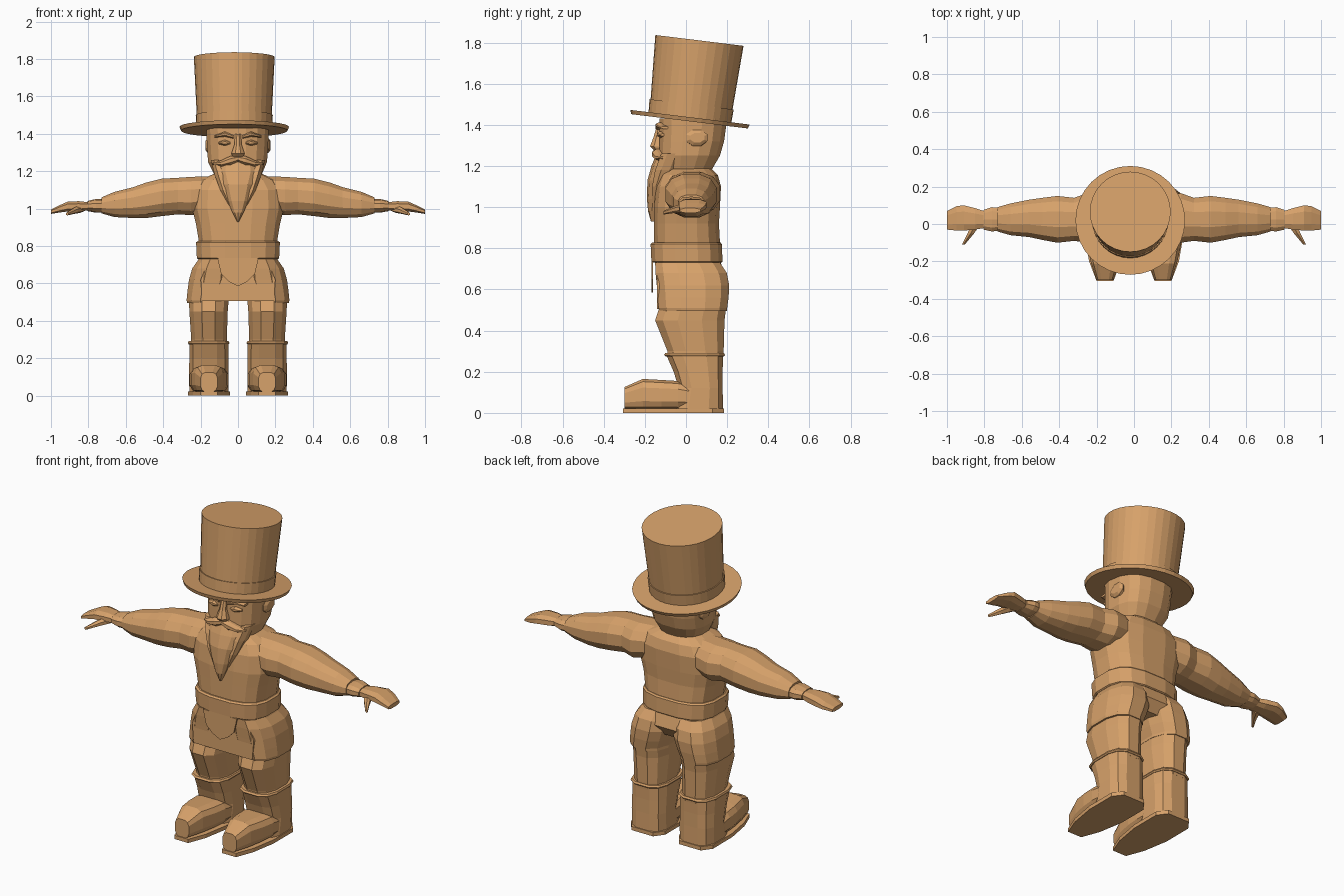
import bpy, bmesh, math
from mathutils import Matrix, Vector

TAN = bpy.data.materials.new("tan")
TAN.diffuse_color = (0.68, 0.36, 0.145, 1)


def finish(name, bm):
    bmesh.ops.recalc_face_normals(bm, faces=bm.faces)
    me = bpy.data.meshes.new(name)
    bm.to_mesh(me)
    bm.free()
    me.materials.append(TAN)
    ob = bpy.data.objects.new(name, me)
    bpy.context.collection.objects.link(ob)
    return ob


def loft(name, axis, rings, n=12, p=2.5, mirror=False):
    """Skin rings (position, u0, u1, v0, v1) along an axis; p squares off the section."""
    for s in ((1, -1) if mirror else (1,)):
        bm = bmesh.new()
        loops = []
        for t, u0, u1, v0, v1 in rings:
            top = abs(math.cos(math.pi / n)) ** (2 / p)
            loop = []
            for i in range(n):
                a = 2 * math.pi * (i + 0.5) / n
                c, d = math.cos(a), math.sin(a)
                u = (u0 + u1) / 2 + math.copysign(abs(c) ** (2 / p), c) / top * (u1 - u0) / 2
                v = (v0 + v1) / 2 + math.copysign(abs(d) ** (2 / p), d) / top * (v1 - v0) / 2
                x, y, z = {"z": (u, v, t), "x": (t, u, v), "y": (u, t, v)}[axis]
                loop.append(bm.verts.new((x * s, y, z)))
            loops.append(loop)
        for a, b in zip(loops, loops[1:]):
            for i in range(n):
                j = (i + 1) % n
                bm.faces.new((a[i], a[j], b[j], b[i]))
        bm.faces.new(loops[0][::-1])
        bm.faces.new(loops[-1])
        finish(name + ("_right" if s < 0 else "_left" if mirror else ""), bm)


def prism(name, outline, y0, y1, mirror=False):
    """Extrude an x-z outline between two depths."""
    for s in ((1, -1) if mirror else (1,)):
        bm = bmesh.new()
        f = bm.faces.new([bm.verts.new((x * s, y0, z)) for x, z in outline])
        ext = bmesh.ops.extrude_face_region(bm, geom=[f])["geom"]
        bmesh.ops.translate(bm, vec=(0, y1 - y0, 0),
                            verts=[g for g in ext if isinstance(g, bmesh.types.BMVert)])
        finish(name + ("_right" if s < 0 else "_left" if mirror else ""), bm)


def hat_part(name, z0, z1, r0, r1):
    """Tapered disc on the tilted hat axis."""
    bm = bmesh.new()
    bmesh.ops.create_cone(bm, cap_ends=True, segments=32, radius1=r0, radius2=r1, depth=z1 - z0)
    bmesh.ops.translate(bm, verts=bm.verts, vec=(0, 0, (z0 + z1) / 2))
    tilt = Matrix.Translation((-0.02, 0.018, 1.425)) @ Matrix.Rotation(math.radians(-7), 4, "X")
    bmesh.ops.transform(bm, matrix=tilt, verts=bm.verts)
    finish(name, bm)


# Top hat
hat_part("hat_brim", -0.008, 0.012, 0.285, 0.293)
hat_part("hat_band", 0.012, 0.075, 0.203, 0.206)
hat_part("hat_crown", 0.0, 0.388, 0.197, 0.216)

# Head and ears
loft("head", "z", [(1.13, -0.10, 0.10, -0.08, 0.10), (1.19, -0.13, 0.13, -0.12, 0.13),
                   (1.25, -0.16, 0.155, -0.13, 0.165), (1.32, -0.165, 0.16, -0.13, 0.185),
                   (1.43, -0.17, 0.165, -0.13, 0.20)], n=16)
loft("ear", "x", [(0.14, 0.01, 0.09, 1.29, 1.36), (0.165, 0.0, 0.105, 1.30, 1.375),
                  (0.175, 0.02, 0.09, 1.315, 1.36)], n=8, p=2, mirror=True)

# Face
loft("nose", "z", [(1.275, -0.03, 0.03, -0.155, -0.11), (1.295, -0.035, 0.035, -0.175, -0.11),
                   (1.34, -0.02, 0.02, -0.158, -0.11), (1.40, -0.015, 0.015, -0.14, -0.11)],
     n=8, p=2)
loft("eye", "x", [(0.04, -0.135, -0.11, 1.345, 1.357), (0.07, -0.14, -0.10, 1.337, 1.368),
                  (0.105, -0.127, -0.09, 1.345, 1.357)], n=8, p=2, mirror=True)
loft("eyebrow", "x", [(0.025, -0.148, -0.11, 1.375, 1.393), (0.07, -0.147, -0.10, 1.385, 1.412),
                      (0.125, -0.125, -0.08, 1.38, 1.392)], n=8, p=2, mirror=True)
loft("moustache", "x", [(0.0, -0.16, -0.10, 1.25, 1.285), (0.04, -0.165, -0.10, 1.232, 1.282),
                        (0.09, -0.152, -0.08, 1.225, 1.258), (0.135, -0.125, -0.08, 1.235, 1.245)],
     n=8, p=2, mirror=True)

# Beard with side locks
loft("beard", "z", [(1.25, -0.10, 0.10, -0.145, -0.05), (1.20, -0.11, 0.11, -0.165, -0.05),
                    (1.13, -0.085, 0.085, -0.185, -0.09), (1.04, -0.055, 0.055, -0.188, -0.11),
                    (0.98, -0.03, 0.03, -0.183, -0.13), (0.93, -0.004, 0.004, -0.17, -0.15)],
     n=10, p=2)
loft("beard_lock", "z", [(1.26, 0.09, 0.145, -0.12, -0.02), (1.18, 0.06, 0.125, -0.15, -0.05),
                         (1.10, 0.045, 0.095, -0.165, -0.10), (1.02, 0.035, 0.05, -0.165, -0.13)],
     n=8, p=2, mirror=True)

# Torso and belt
loft("torso", "z", [(0.72, -0.205, 0.205, -0.15, 0.165), (0.83, -0.21, 0.21, -0.155, 0.165),
                    (0.92, -0.225, 0.225, -0.155, 0.16), (1.00, -0.245, 0.245, -0.155, 0.165),
                    (1.10, -0.24, 0.24, -0.145, 0.17), (1.155, -0.20, 0.20, -0.125, 0.155),
                    (1.19, -0.12, 0.12, -0.10, 0.12)], n=16, p=2.8)
loft("belt", "z", [(0.73, -0.213, 0.213, -0.163, 0.172), (0.735, -0.22, 0.22, -0.168, 0.177),
                   (0.82, -0.224, 0.224, -0.172, 0.175), (0.828, -0.215, 0.215, -0.163, 0.168)],
     n=16, p=2.8)

# Arms with sleeves
loft("arm", "x", [(0.08, -0.09, 0.13, 1.00, 1.175), (0.25, -0.10, 0.165, 0.965, 1.17),
                  (0.32, -0.09, 0.14, 0.97, 1.165), (0.41, -0.10, 0.15, 0.96, 1.16),
                  (0.49, -0.085, 0.14, 0.95, 1.14), (0.56, -0.07, 0.13, 0.95, 1.115),
                  (0.66, -0.06, 0.11, 0.955, 1.09), (0.73, -0.04, 0.09, 0.975, 1.06)],
     n=12, p=2.4, mirror=True)
loft("cuff", "x", [(0.71, -0.035, 0.085, 0.98, 1.05), (0.76, -0.04, 0.09, 0.98, 1.05),
                   (0.805, -0.03, 0.075, 0.988, 1.04)], n=10, p=2.4, mirror=True)

# Hands
loft("hand", "x", [(0.79, -0.02, 0.065, 0.992, 1.033), (0.85, -0.03, 0.085, 0.985, 1.04),
                   (0.91, -0.035, 0.10, 0.985, 1.038), (0.95, -0.035, 0.095, 0.98, 1.02),
                   (1.0, -0.03, 0.07, 0.972, 0.995)], n=8, p=2.6, mirror=True)
loft("thumb", "y", [(0.0, 0.82, 0.87, 0.98, 1.015), (-0.05, 0.855, 0.89, 0.975, 1.005),
                    (-0.11, 0.905, 0.92, 0.965, 0.98)], n=6, p=2, mirror=True)

# Hips, thighs and knees
loft("hips", "z", [(0.60, -0.20, 0.20, -0.10, 0.15), (0.66, -0.24, 0.24, -0.14, 0.19),
                   (0.735, -0.21, 0.21, -0.152, 0.168)], n=16, p=2.8)
loft("thigh", "z", [(0.495, 0.05, 0.272, -0.128, 0.198), (0.51, 0.05, 0.275, -0.133, 0.20),
                    (0.56, 0.03, 0.27, -0.137, 0.207), (0.62, 0.01, 0.262, -0.142, 0.21),
                    (0.68, 0.01, 0.245, -0.148, 0.198), (0.73, 0.02, 0.21, -0.15, 0.165)],
     n=12, mirror=True)
loft("shin", "z", [(0.26, 0.06, 0.25, -0.085, 0.18), (0.30, 0.06, 0.25, -0.09, 0.183),
                   (0.45, 0.055, 0.26, -0.15, 0.187), (0.51, 0.05, 0.262, -0.13, 0.195)],
     n=12, mirror=True)

# Front skirt panel and tongue flap
prism("skirt_panel", [(-0.19, 0.505), (0.19, 0.505), (0.20, 0.62), (0.15, 0.74),
                      (-0.15, 0.74), (-0.20, 0.62)], -0.14, -0.115)
prism("flap", [(-0.11, 0.735), (-0.09, 0.65), (-0.05, 0.61), (0, 0.585),
               (0.05, 0.61), (0.09, 0.65), (0.11, 0.735)], -0.168, -0.16)

# Boots
loft("boot_shaft", "z", [(0.015, 0.05, 0.26, -0.06, 0.18), (0.12, 0.05, 0.262, -0.035, 0.178),
                         (0.20, 0.05, 0.26, -0.06, 0.178), (0.28, 0.052, 0.26, -0.095, 0.18)],
     n=12, p=3, mirror=True)
loft("boot_cuff", "z", [(0.275, 0.05, 0.264, -0.10, 0.184), (0.282, 0.045, 0.268, -0.107, 0.19),
                        (0.292, 0.05, 0.264, -0.10, 0.184)], n=12, p=3, mirror=True)
loft("boot_foot", "y", [(0.10, 0.052, 0.258, 0.015, 0.12), (-0.04, 0.052, 0.258, 0.015, 0.155),
                        (-0.12, 0.06, 0.25, 0.015, 0.16), (-0.21, 0.08, 0.23, 0.015, 0.165),
                        (-0.30, 0.11, 0.20, 0.02, 0.125)], n=12, p=3.2, mirror=True)


# Soles, pointed toward the toe
def sole(s):
    bm = bmesh.new()
    pts = [(0.11, -0.305), (0.20, -0.305), (0.24, -0.20), (0.266, -0.05), (0.266, 0.13),
           (0.225, 0.185), (0.085, 0.185), (0.044, 0.13), (0.044, -0.05), (0.07, -0.20)]
    f = bm.faces.new([bm.verts.new((x * s, y, 0)) for x, y in pts])
    ext = bmesh.ops.extrude_face_region(bm, geom=[f])["geom"]
    bmesh.ops.translate(bm, vec=Vector((0, 0, 0.022)),
                        verts=[g for g in ext if isinstance(g, bmesh.types.BMVert)])
    finish("boot_sole_left" if s > 0 else "boot_sole_right", bm)


for side in (1, -1):
    sole(side)
